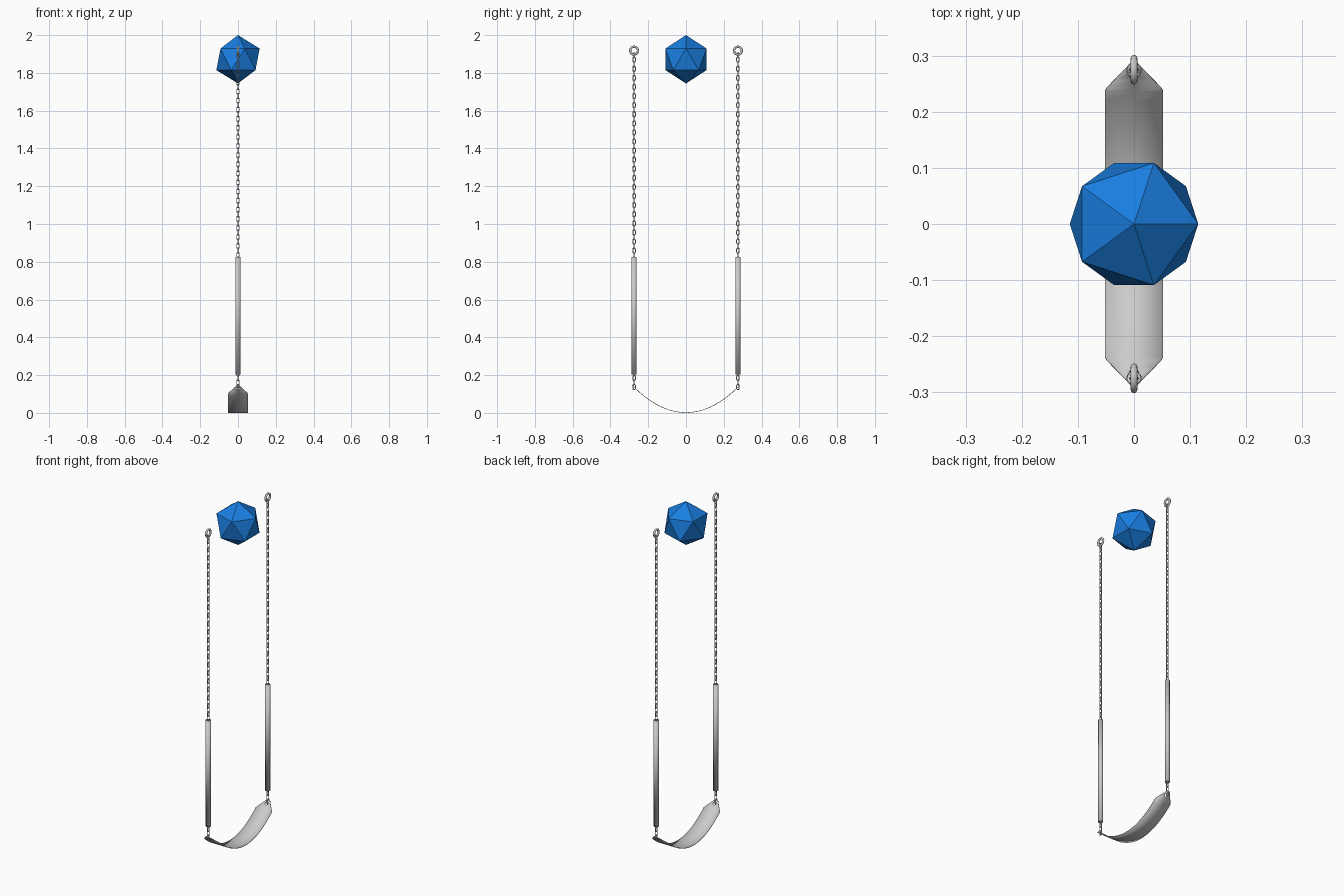
import bpy, bmesh
from math import sin, cos, pi, atan
from mathutils import Vector, Matrix

if "Cube" in bpy.data.objects:
    bpy.data.objects.remove(bpy.data.objects["Cube"])

CHAIN_Y = 0.275


def make_object(name, bm, smooth=True):
    bmesh.ops.recalc_face_normals(bm, faces=bm.faces)
    mesh = bpy.data.meshes.new(name)
    bm.to_mesh(mesh)
    bm.free()
    ob = bpy.data.objects.new(name, mesh)
    bpy.context.collection.objects.link(ob)
    if smooth:
        bpy.ops.object.select_all(action='DESELECT')
        bpy.context.view_layer.objects.active = ob
        ob.select_set(True)
        bpy.ops.object.shade_smooth_by_angle(angle=0.7)
    return ob


def sweep_loop(bm, straight, bend, wire, matrix, steps=8, sides=6):
    """Closed stadium loop in local yz, long axis z (straight=0 gives a ring)."""
    rings = []
    n = steps * 2
    for half in range(2):
        for i in range(steps + (1 if straight else 0)):
            a = half * pi + pi * i / steps
            out = Vector((0, cos(a), sin(a)))
            c = out * bend + Vector((0, 0, straight / 2 * (1 - 2 * half)))
            rings.append([bm.verts.new(matrix @ (c + out * wire * cos(t) + Vector((wire * sin(t), 0, 0))))
                          for t in (2 * pi * k / sides for k in range(sides))])
    for i, r in enumerate(rings):
        q = rings[(i + 1) % len(rings)]
        for k in range(sides):
            j = (k + 1) % sides
            bm.faces.new((r[k], r[j], q[j], q[k]))


# Sagging seat strip with tapered, rounded ends
def sag(y):
    return 0.14 * (y / 0.28) ** 2


half = [(0.237 * i / 14, 0.052) for i in range(15)]
half += [(0.242, 0.049), (0.257, 0.0345), (0.272, 0.020), (0.280, 0.012), (0.285, 0.005)]
profile = [(-y, w) for y, w in reversed(half[1:])] + half
bm = bmesh.new()
rows = [[bm.verts.new((x * w, y, sag(y) + 0.0015)) for x in (-1, 0, 1)] for y, w in profile]
for a, b in zip(rows, rows[1:]):
    for k in range(2):
        bm.faces.new((a[k], a[k + 1], b[k + 1], b[k]))
seat = make_object("seat", bm)
thick = seat.modifiers.new("thickness", 'SOLIDIFY')
thick.thickness = 0.003
thick.offset = 0

# Cutters for the chain holes, square to the strip
for side in (-1, 1):
    y = 0.267
    tilt = atan(2 * 0.14 * y / 0.28 ** 2)
    bm = bmesh.new()
    bmesh.ops.create_cone(bm, cap_ends=True, segments=20, radius1=0.009, radius2=0.009, depth=0.03,
                          matrix=Matrix.Translation((0, side * y, sag(y))) @ Matrix.Rotation(side * tilt, 4, 'X'))
    cutter = make_object("hole_cutter", bm, False)
    cutter.hide_render = True
    cutter.hide_set(True)
    cut = seat.modifiers.new("hole", 'BOOLEAN')
    cut.operation = 'DIFFERENCE'
    cut.solver = 'EXACT'
    cut.object = cutter

for side, label in ((-1, "left"), (1, "right")):
    y = side * CHAIN_Y

    # Chain of links, each turned a quarter from the last
    bm = bmesh.new()
    count, low, high = 74, 0.137, 1.894
    for i in range(count):
        z = low + (high - low) * i / (count - 1)
        m = Matrix.Translation((0, y, z)) @ Matrix.Rotation(pi / 2 * (i % 2), 4, 'Z')
        sweep_loop(bm, 0.016, 0.0065, 0.0025, m)
    make_object(label + "_chain", bm)

    # Hanging ring
    bm = bmesh.new()
    sweep_loop(bm, 0, 0.0205, 0.006, Matrix.Translation((0, y, 1.918)), 16, 12)
    make_object(label + "_ring", bm)

    # Hollow grip sleeve around the chain
    bm = bmesh.new()
    bmesh.ops.create_cone(bm, cap_ends=False, segments=24, radius1=0.0135, radius2=0.0135, depth=0.622,
                          matrix=Matrix.Translation((0, y, 0.514)))
    sleeve = make_object(label + "_grip_sleeve", bm)
    wall = sleeve.modifiers.new("wall", 'SOLIDIFY')
    wall.thickness = 0.002
    wall.offset = -1

# Faceted blue marker between the rings
bm = bmesh.new()
bmesh.ops.create_icosphere(bm, subdivisions=1, radius=0.128, matrix=Matrix.Translation((0, 0, 1.872)))
marker = make_object("faceted_ball", bm, False)
blue = bpy.data.materials.new("blue")
blue.diffuse_color = (0.01, 0.21, 0.75, 1)
blue.use_nodes = True
blue.node_tree.nodes["Principled BSDF"].inputs["Base Color"].default_value = blue.diffuse_color
marker.data.materials.append(blue)
